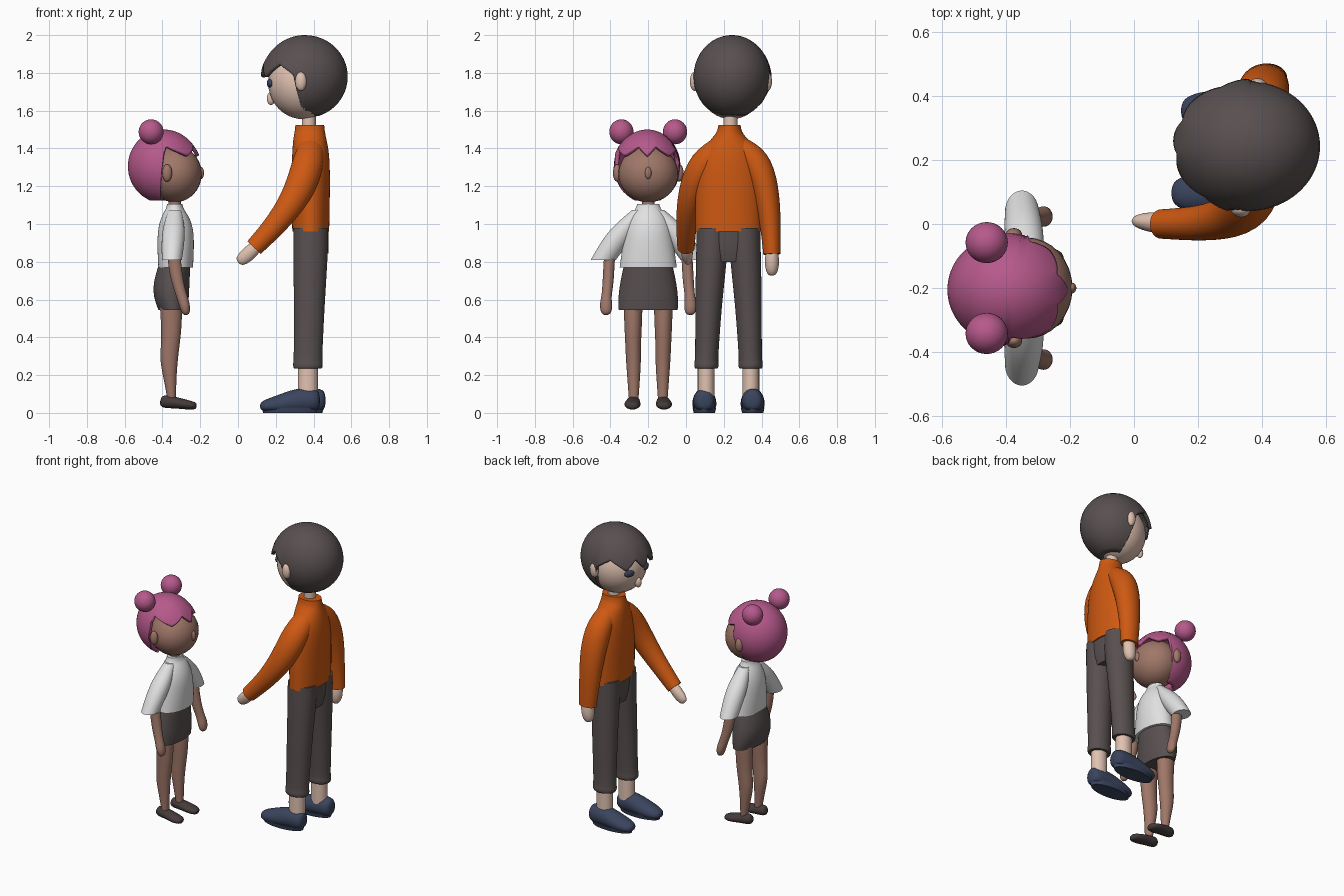
import bpy, bmesh, math
from mathutils import Vector, Matrix

cube = bpy.data.objects.get("Cube")
if cube:
    bpy.data.objects.remove(cube, do_unlink=True)


def material(name, red, green, blue):
    mat = bpy.data.materials.new(name)
    mat.use_nodes = True
    mat.diffuse_color = (red, green, blue, 1)
    mat.node_tree.nodes["Principled BSDF"].inputs["Base Color"].default_value = (red, green, blue, 1)
    return mat


DARK = material("charcoal brown", .1, .08, .08)
SHOE_BROWN = material("dark brown shoe", .06, .043, .043)
ORANGE = material("orange knit", .62, .1, .006)
NAVY = material("navy", .042, .058, .11)
PALE = material("pale skin", .75, .54, .44)
TAN = material("brown skin", .35, .185, .14)
PINK = material("pink hair", .47, .1, .26)
WHITE = material("white cloth", .75, .75, .75)


def finish(bm, name, mat):
    for face in bm.faces:
        face.smooth = True
    mesh = bpy.data.meshes.new(name)
    bm.to_mesh(mesh)
    bm.free()
    mesh.materials.append(mat)
    obj = bpy.data.objects.new(name, mesh)
    bpy.context.scene.collection.objects.link(obj)
    return obj


def ball(name, mat, centre, radii, yaw=0):
    bm = bmesh.new()
    place = Matrix.Translation(centre) @ Matrix.Rotation(yaw, 4, "Z") @ Matrix.Diagonal((*radii, 1))
    bmesh.ops.create_uvsphere(bm, u_segments=32, v_segments=20, radius=1, matrix=place)
    return finish(bm, name, mat)


def loft(name, mat, rows, level=False, rounded=False, floor=None, count=16):
    """Rows are x, y, z, radius toward y, other radius; level keeps rings horizontal."""
    bm = bmesh.new()
    crease = bm.edges.layers.float.new("crease_edge")
    points = [Vector(row[:3]) for row in rows]
    rings = []
    for i, (point, row) in enumerate(zip(points, rows)):
        ahead = points[min(i + 1, len(points) - 1)] - points[max(i - 1, 0)]
        axis = Vector((0, 0, 1)) if level else ahead.normalized()
        side = Vector((0, 1, 0))
        side = (side - axis * side.dot(axis)).normalized()
        other = side.cross(axis)
        ring = []
        for k in range(count):
            turn = math.tau * k / count
            spot = point + side * row[3] * math.cos(turn) + other * row[4] * math.sin(turn)
            if floor is not None:
                spot.z = max(spot.z, floor)
            ring.append(bm.verts.new(spot))
        rings.append(ring)
    for low, high in zip(rings, rings[1:]):
        for k in range(count):
            n = (k + 1) % count
            bm.faces.new((low[k], low[n], high[n], high[k]))
    for ring in (rings[0], rings[-1]):
        cap = bm.faces.new(ring)
        if not rounded:
            for edge in cap.edges:
                edge[crease] = 1
                edge.smooth = False
    bmesh.ops.recalc_face_normals(bm, faces=bm.faces)
    obj = finish(bm, name, mat)
    obj.modifiers.new("Smooth", "SUBSURF").levels = 2
    obj.modifiers["Smooth"].render_levels = 2
    return obj


def hair_cap(name, mat, centre, radii, facing, fringe, tooth, teeth, nape, limits):
    """Shell whose lower edge is a jagged fringe in front and long behind the limits."""
    bm = bmesh.new()
    columns, steps = 96, 20
    grid = []
    for j in range(columns):
        phi = math.tau * j / columns - math.pi
        limit = limits[0] if phi < 0 else limits[1]
        blend = min(max((abs(phi) - limit) / .2, 0), 1)
        wave = abs((phi * teeth / math.pi + .3 * math.sin(phi * 3)) % 2 - 1) * 2 - 1
        edge = (fringe + tooth * wave) * (1 - blend) + nape * blend
        column = []
        for i in range(steps + 1):
            theta = edge * i / steps
            flare = 1 + .035 * (1 - blend) * (i / steps) ** 4
            spread = math.sin(theta) * flare
            column.append(bm.verts.new((
                centre[0] + radii[0] * spread * math.cos(facing + phi),
                centre[1] + radii[1] * spread * math.sin(facing + phi),
                centre[2] + radii[2] * math.cos(theta))))
        grid.append(column)
    for j in range(columns):
        here, there = grid[j], grid[(j + 1) % columns]
        for i in range(steps):
            bm.faces.new((here[i], here[i + 1], there[i + 1], there[i]))
    bmesh.ops.remove_doubles(bm, verts=bm.verts, dist=.0001)
    obj = finish(bm, name, mat)
    shell = obj.modifiers.new("Thickness", "SOLIDIFY")
    shell.thickness = .02
    shell.offset = -1
    return obj


# ---- Boy, facing -x ----
mid = .225
turn = -math.radians(8)
head = Vector((.345, .24, 1.745))


def on_face(forward, across, up):
    return head + Matrix.Rotation(turn, 3, "Z") @ Vector((-forward, across, up))


ball("boy_head", PALE, head, (.185, .178, .19), turn)
hair_cap("boy_hair", DARK, (.355, .243, 1.78), (.226, .203, .22), math.pi + turn,
         1.42, .16, 9, 2.8, (1.45, 1.45))
ball("boy_nose", PALE, on_face(.172, 0, -.08), (.022, .02, .035))
loft("boy_neck", PALE, [(.375, .235, z, .038, .038) for z in (1.48, 1.6)])
for side, label in ((-1, "left"), (1, "right")):
    ball(f"boy_{label}_ear", PALE, on_face(-.015, side * .195, .01), (.03, .024, .05), turn)
    ball(f"boy_{label}_eye", NAVY, on_face(.168, side * .075, 0), (.014, .033, .022),
         turn - side * .4)

loft("sweater_body", ORANGE, [
    (.385, mid, .96, .18, .1), (.385, mid, 1.1, .18, .103), (.385, mid, 1.27, .175, .105),
    (.385, .23, 1.38, .15, .1), (.38, .23, 1.45, .1, .09), (.38, .23, 1.485, .066, .082),
    (.38, .23, 1.525, .06, .078)], level=True)
loft("sweater_right_sleeve", ORANGE, [
    (.39, .26, 1.43, .05, .06), (.395, .37, 1.345, .085, .085), (.405, .425, 1.19, .072, .085),
    (.41, .448, 1, .056, .07), (.42, .455, .84, .047, .06)])
loft("sweater_left_sleeve", ORANGE, [
    (.39, .2, 1.43, .05, .06), (.375, .09, 1.33, .085, .09), (.325, .025, 1.17, .072, .082),
    (.215, 0, 1.01, .056, .062), (.085, 0, .875, .047, .05)])
loft("boy_right_hand", PALE, [
    (.42, .455, .88, .03, .04), (.42, .455, .81, .04, .045), (.415, .455, .76, .036, .04),
    (.41, .455, .725, .02, .022)], rounded=True)
loft("boy_left_hand", PALE, [
    (.11, 0, .895, .03, .03), (.07, .004, .855, .034, .04), (.03, .008, .82, .028, .038),
    (0, .01, .795, .015, .024)], rounded=True)

loft("trouser_hips", DARK, [
    (.385, mid, .8, .13, .07), (.385, mid, .87, .165, .088), (.385, mid, 1, .17, .093)], level=True)
for side, label in ((-1, "left"), (1, "right")):
    def place(offset):
        return mid + side * offset
    loft(f"trouser_{label}_leg", DARK, [
        (.37, place(.117), .235, .06, .074), (.37, place(.117), .242, .066, .08),
        (.37, place(.117), .268, .066, .08), (.37, place(.116), .278, .061, .076),
        (.378, place(.105), .6, .073, .084), (.385, place(.087), .85, .086, .094),
        (.385, place(.085), .98, .085, .095)], level=True)
    loft(f"boy_{label}_shin", PALE, [(.37, place(.118), z, .046, .054) for z in (.09, .26)])
    heel = .435 + .015 * (1 + side)
    y = place(.128)
    # Shoe runs from heel to toe, flat on the ground
    loft(f"boy_{label}_shoe", NAVY, [
        (heel, y, .065, .035, .045), (heel - .03, y, .065, .06, .068),
        (heel - .12, y, .065, .062, .068), (heel - .2, y, .045, .068, .056),
        (heel - .28, y, .035, .058, .04), (heel - .32, y, .03, .03, .022)],
        rounded=True, floor=.012)
    loft(f"boy_{label}_sole", NAVY, [
        (heel - .16, y, 0, .058, .145), (heel - .16, y, .028, .064, .155)], level=True)

# ---- Girl, facing +x ----
mid = -.2
ball("girl_head", TAN, (-.335, mid, 1.265), (.143, .158, .15))
ball("girl_nose", TAN, (-.195, mid, 1.27), (.015, .017, .032))
hair_cap("girl_hair", PINK, (-.393, -.205, 1.305), (.19, .176, .195), 0,
         1.12, .15, 7, 2.75, (1.55, 1.2))
loft("girl_neck", TAN, [(-.335, mid, z, .035, .034) for z in (1.07, 1.15)])
loft("blouse_body", WHITE, [
    (-.33, mid, .77, .155, .094), (-.33, mid, .88, .14, .1), (-.33, mid, .98, .125, .097),
    (-.333, mid, 1.05, .096, .07), (-.335, mid, 1.08, .066, .046),
    (-.335, mid, 1.107, .06, .042)], level=True)
loft("skirt", DARK, [
    (-.345, mid, .545, .16, .078), (-.352, mid, .6, .163, .094), (-.355, mid, .68, .155, .1),
    (-.335, mid, .79, .13, .085)], level=True)
for side, label in ((1, "left"), (-1, "right")):
    def place(offset):
        return mid + side * offset
    ball(f"girl_{label}_bun", PINK, (-.46, place(.142), 1.488), (.066, .064, .066))
    ball(f"girl_{label}_ear", TAN, (-.375, place(.165), 1.27), (.026, .022, .046))
    loft(f"blouse_{label}_sleeve", WHITE, [
        (-.335, place(.05), 1.075, .035, .035), (-.34, place(.125), .98, .075, .062),
        (-.345, place(.185), .89, .076, .062), (-.35, place(.238), .81, .068, .054)], level=True)
    loft(f"girl_{label}_arm", TAN, [
        (-.345, place(.2), .9, .03, .035), (-.335, place(.208), .78, .03, .036),
        (-.32, place(.212), .69, .03, .032), (-.295, place(.222), .61, .026, .028),
        (-.282, place(.224), .57, .036, .03), (-.272, place(.222), .515, .026, .02)], rounded=True)
    loft(f"girl_{label}_leg", TAN, [
        (-.355, place(.08), .6, .052, .062), (-.352, place(.08), .45, .047, .055),
        (-.358, place(.08), .36, .042, .05), (-.367, place(.078), .28, .041, .049),
        (-.36, place(.077), .18, .034, .034), (-.35, place(.077), .06, .025, .022)], level=True)
    # Shoe runs from heel to toe
    loft(f"girl_{label}_shoe", SHOE_BROWN, [
        (-.412, place(.077), .065, .018, .02), (-.395, place(.077), .06, .034, .036),
        (-.34, place(.08), .056, .038, .032), (-.28, place(.084), .045, .046, .027),
        (-.235, place(.084), .038, .038, .022), (-.218, place(.084), .036, .018, .014)],
        rounded=True, floor=.016)
